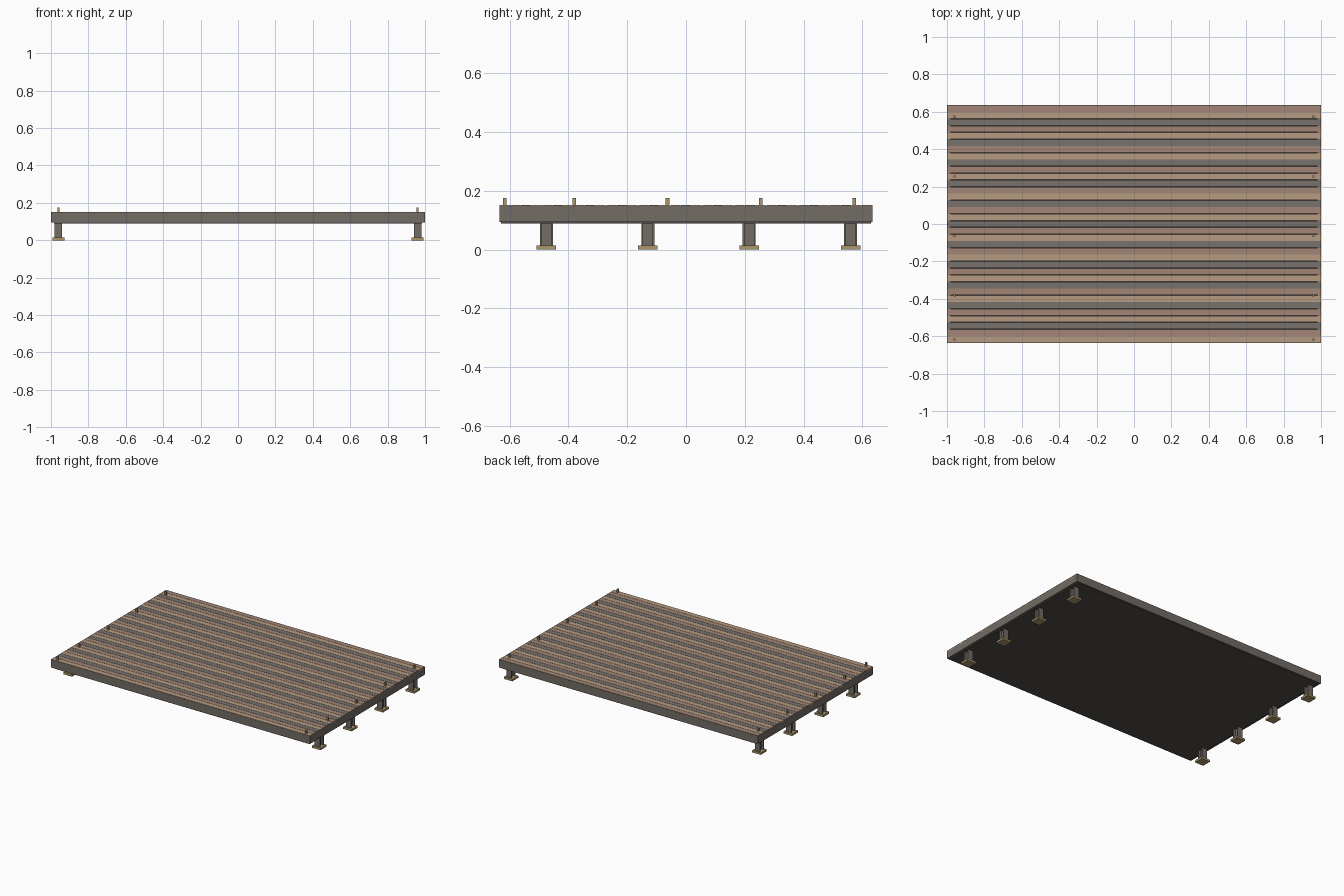
import bpy, bmesh

if "Cube" in bpy.data.objects:
    bpy.data.objects.remove(bpy.data.objects["Cube"])


def mat(name, rgb):
    m = bpy.data.materials.new(name)
    m.diffuse_color = (*rgb, 1)
    m.use_nodes = True
    m.node_tree.nodes["Principled BSDF"].inputs["Base Color"].default_value = m.diffuse_color
    return m


STEEL = mat("dark_steel", (0.17, 0.15, 0.13))
UNDER = mat("underside", (0.08, 0.075, 0.07))
GOLD = mat("brass", (0.42, 0.31, 0.15))
WOODS = [mat("tan_wood", (0.47, 0.33, 0.22)),
         mat("brown_wood", (0.36, 0.24, 0.18)),
         mat("grey_wood", (0.19, 0.17, 0.15))]


def boxes(name, items, material):
    """One object from several (xmin, xmax, ymin, ymax, zmin, zmax) boxes."""
    bm = bmesh.new()
    for x0, x1, y0, y1, z0, z1 in items:
        for v in bmesh.ops.create_cube(bm, size=1)["verts"]:
            v.co = ((x0 + x1) / 2 + v.co.x * (x1 - x0),
                    (y0 + y1) / 2 + v.co.y * (y1 - y0),
                    (z0 + z1) / 2 + v.co.z * (z1 - z0))
    me = bpy.data.meshes.new(name)
    bm.to_mesh(me)
    bm.free()
    me.materials.append(material)
    ob = bpy.data.objects.new(name, me)
    bpy.context.collection.objects.link(ob)
    return ob


W, D = 1.0, 0.635
T = 0.02

# Perimeter frame
for s, side in ((-1, "left"), (1, "right")):
    a, b = sorted((s * W, s * (W - T)))
    boxes(side + "_rail", [(a, b, -D, D, 0.094, 0.148)], STEEL)
for s, side in ((-1, "front"), (1, "back")):
    a, b = sorted((s * D, s * (D - T)))
    boxes(side + "_rail", [(-W + T, W - T, a, b, 0.094, 0.148)], STEEL)

# Bottom panel, slightly below the frame
boxes("bottom_panel", [(-W + 0.015, W - 0.015, -D + 0.006, D - 0.006, 0.089, 0.1)], UNDER)

# Deck planks in three repeating wood tones
N = 35
pitch = 2 * D / N
for i in range(N):
    y = -D + i * pitch
    boxes(f"plank_{i + 1}", [(-W, W, y + 0.001, y + pitch - 0.001, 0.14, 0.151)], WOODS[i % 3])

# I-section legs on square base plates
for s, side in ((-1, "left"), (1, "right")):
    x = s * 0.96
    for k in range(4):
        y = -0.475 + k * 0.345
        boxes(f"{side}_leg_{k + 1}", [
            (x - 0.02, x + 0.02, y - 0.022, y - 0.016, 0.014, 0.092),
            (x - 0.02, x + 0.02, y + 0.016, y + 0.022, 0.014, 0.092),
            (x - 0.004, x + 0.004, y - 0.016, y + 0.016, 0.014, 0.092)], STEEL)
        boxes(f"{side}_base_plate_{k + 1}",
              [(x - 0.033, x + 0.033, y - 0.033, y + 0.033, 0, 0.014)], GOLD)

    # Short pegs standing on the deck ends
    for k, y in enumerate((-0.617, -0.381, -0.063, 0.254, 0.573)):
        boxes(f"{side}_peg_{k + 1}",
              [(x - 0.006, x + 0.006, y - 0.006, y + 0.006, 0.145, 0.175)], GOLD)
